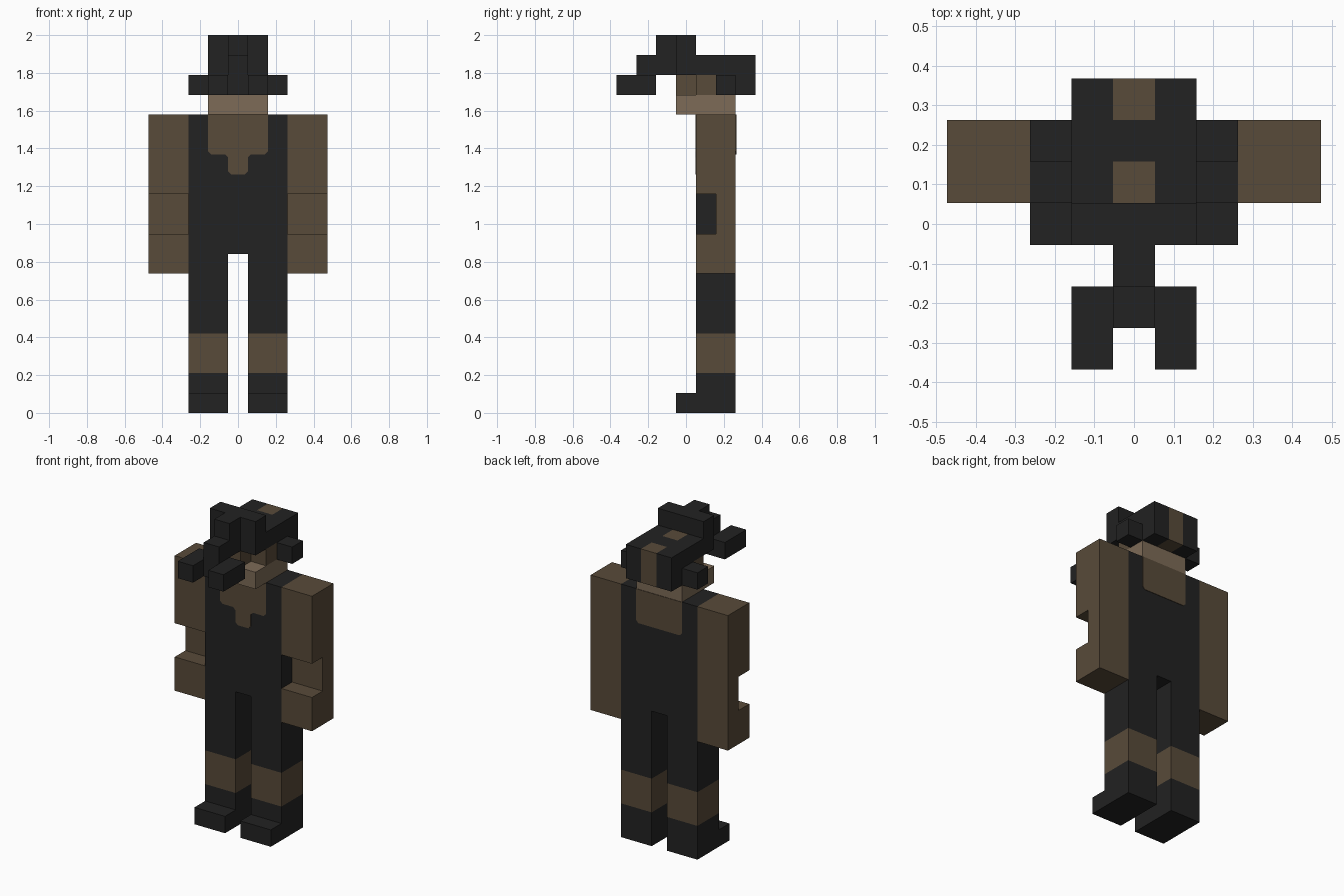
import bpy
import bmesh
from mathutils import Vector

cube = bpy.data.objects.get("Cube")
if cube:
    bpy.data.objects.remove(cube, do_unlink=True)

U = 2 / 19  # one block of the grid


def material(name, rgb):
    m = bpy.data.materials.new(name)
    m.use_nodes = True
    color = (*rgb, 1)
    m.diffuse_color = color
    node = next(n for n in m.node_tree.nodes if n.type == 'BSDF_PRINCIPLED')
    node.inputs["Base Color"].default_value = color
    node.inputs["Roughness"].default_value = 0.9
    return m


DARK = material("charcoal", (0.016, 0.016, 0.016))
BROWN = material("brown", (0.098, 0.069, 0.041))
TAN = material("tan skin", (0.205, 0.147, 0.095))


def prism(name, points, depth, mat):
    """Extrude a flat outline, given in blocks, along a depth vector."""
    bm = bmesh.new()
    face = bm.faces.new([bm.verts.new(Vector(p) * U) for p in points])
    out = bmesh.ops.extrude_face_region(bm, geom=[face])["geom"]
    moved = [v for v in out if isinstance(v, bmesh.types.BMVert)]
    bmesh.ops.translate(bm, verts=moved, vec=Vector(depth) * U)
    bmesh.ops.recalc_face_normals(bm, faces=bm.faces)
    mesh = bpy.data.meshes.new(name)
    bm.to_mesh(mesh)
    bm.free()
    mesh.materials.append(mat)
    ob = bpy.data.objects.new(name, mesh)
    bpy.context.collection.objects.link(ob)
    return ob


def box(name, x, y, z, mat):
    base = [(x[0], y[0], z[0]), (x[1], y[0], z[0]), (x[1], y[1], z[0]), (x[0], y[1], z[0])]
    return prism(name, base, (0, 0, z[1] - z[0]), mat)


def side_profile(name, x, outline, mat):
    """Outline in (y, z), extruded across x."""
    return prism(name, [(x[0], y, z) for y, z in outline], (x[1] - x[0], 0, 0), mat)


BODY = (0.5, 2.5)
WIDE = (-1.5, 1.5)
MID = (-0.5, 0.5)

# Legs, arms and ear pieces on both sides
boot = [(-0.5, 0), (2.5, 0), (2.5, 2), (0.5, 2), (0.5, 1), (-0.5, 1)]
arm = [(0.5, 7), (2.5, 7), (2.5, 15), (0.5, 15), (0.5, 11), (1.5, 11), (1.5, 9), (0.5, 9)]
for side, s in (("left", 1), ("right", -1)):
    def span(a, b):
        return tuple(sorted((s * a, s * b)))
    leg = span(0.5, 2.5)
    side_profile(side + "_boot", leg, boot, DARK)
    box(side + "_shin", leg, BODY, (2, 4), BROWN)
    box(side + "_thigh", leg, BODY, (4, 8), DARK)
    side_profile(side + "_arm", span(2.5, 4.5), arm, BROWN)
    box(side + "_ear_flap", span(1.5, 2.5), (1.5, 2.5), (16, 17), DARK)
    box(side + "_prong", span(0.5, 1.5), (-3.5, -1.5), (16, 17), DARK)
    # Hat sides around the central stripe
    hat_side = [(-0.5, 17), (1.5, 17), (1.5, 16), (3.5, 16), (3.5, 18),
                (0.5, 18), (0.5, 19), (-0.5, 19)]
    side_profile(side + "_hat_half", span(0.5, 1.5), hat_side, DARK)

# Torso with thin neckline plates
box("torso", (-2.5, 2.5), BODY, (8, 15), DARK)
c = 0.15
half_front = [(1.5, 15), (1.5, 13 + c), (1.5 - c, 13), (0.5 + c, 13),
              (0.5, 13 - c), (0.5, 12 + c), (0.5 - c, 12)]
half_back = [(1.5, 15), (1.5, 13 + c), (1.5 - c, 13)]
for name, half, y, d in (("front_neckline", half_front, 0.5, -0.03),
                         ("back_neckline", half_back, 2.5, 0.03)):
    outline = half + [(-x, z) for x, z in reversed(half)]
    prism(name, [(x, y, z) for x, z in outline], (0, d, 0), BROWN)

# Head
box("jaw", WIDE, (-0.5, 2.5), (15, 16), TAN)
box("face", WIDE, (0.5, 1.5), (16, 17), BROWN)
box("nose", MID, (-0.5, 0.5), (16, 17), BROWN)

# Centre of the hat, from brim to back stripe
crest = [(-2.5, 16), (-1.5, 16), (-1.5, 17), (0.5, 17), (0.5, 19),
         (-1.5, 19), (-1.5, 18), (-2.5, 18)]
side_profile("hat_crest", MID, crest, DARK)
box("hat_top_patch", MID, (0.5, 1.5), (17, 18), BROWN)
box("hat_middle", MID, (1.5, 2.5), (16, 18), DARK)
box("hat_back_stripe", MID, (2.5, 3.5), (16, 18), BROWN)
